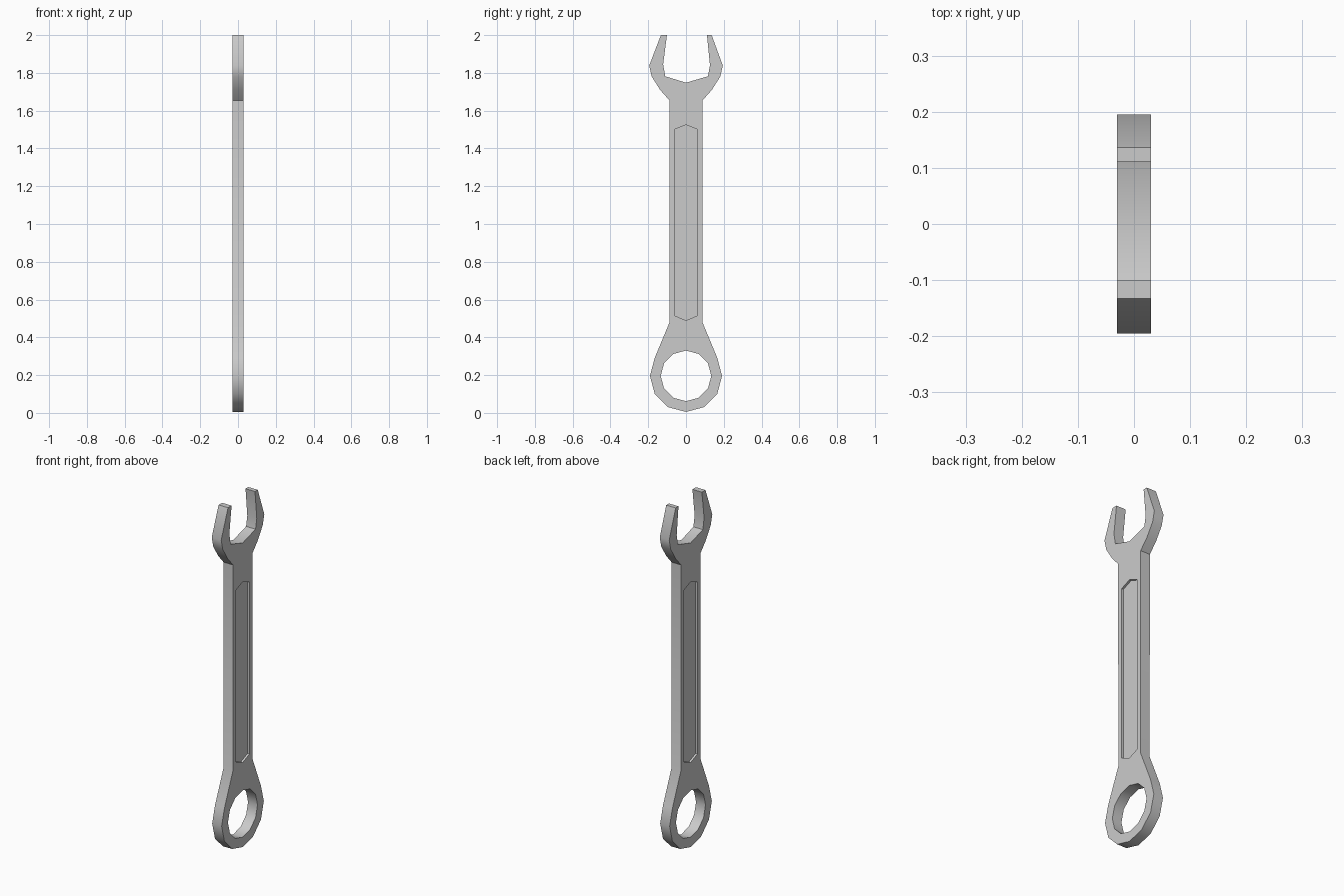
import bpy, bmesh
from math import sin, cos, radians

if "Cube" in bpy.data.objects:
    bpy.data.objects.remove(bpy.data.objects["Cube"])

HALF = 0.03      # half thickness of the spanner
DEPTH = 0.012    # depth of the handle recess
RING_Z = 0.196


def prism(name, pts, x0, x1):
    """Extrude a (y, z) outline from x0 to x1."""
    bm = bmesh.new()
    face = bm.faces.new([bm.verts.new((x0, y, z)) for y, z in pts])
    ext = bmesh.ops.extrude_face_region(bm, geom=[face])
    verts = [v for v in ext["geom"] if isinstance(v, bmesh.types.BMVert)]
    bmesh.ops.translate(bm, verts=verts, vec=(x1 - x0, 0, 0))
    bmesh.ops.recalc_face_normals(bm, faces=bm.faces)
    mesh = bpy.data.meshes.new(name)
    bm.to_mesh(mesh)
    bm.free()
    obj = bpy.data.objects.new(name, mesh)
    bpy.context.collection.objects.link(obj)
    return obj


def ring(radius, angles):
    return [(radius * sin(radians(a)), RING_Z - radius * cos(radians(a))) for a in angles]


# Outline: ring end, handle, then open jaw
ring_right = ring(0.191, range(0, 121, 30))
ring_left = ring(0.191, range(240, 331, 30))
neck = [(0.092, 0.36), (0.087, 0.48)]
jaw_back = [(0.088, 1.655), (0.137, 1.71), (0.181, 1.78), (0.195, 1.838)]
right = neck + jaw_back + [(0.136, 2.0), (0.111, 2.0), (0.127, 1.84), (0.116, 1.782)]
left = neck + jaw_back + [(0.133, 2.0), (0.101, 2.0), (0.121, 1.845), (0.110, 1.782)]
outline = (ring_right[:-1] + [ring_right[-1]] + right[1:] + [(0, 1.748)]
           + [(-y, z) for y, z in reversed(left[1:])] + ring_left)
spanner = prism("spanner", outline, -HALF, HALF)

# Cutters: ring hole and a recess on each face of the handle
panel = [(0.061, 0.515), (0.061, 1.5), (0, 1.525),
         (-0.061, 1.5), (-0.061, 0.515), (0, 0.49)]
cutters = [prism("ring_hole_cutter", ring(0.134, range(0, 360, 30)), -0.1, 0.1)]
for side in (-1, 1):
    cutters.append(prism("recess_cutter", panel, side * (HALF - DEPTH), side * 0.1))

bpy.context.view_layer.objects.active = spanner
spanner.select_set(True)
for cutter in cutters:
    mod = spanner.modifiers.new("cut", "BOOLEAN")
    mod.operation = "DIFFERENCE"
    mod.solver = "EXACT"
    mod.object = cutter
    bpy.ops.object.modifier_apply(modifier=mod.name)
    bpy.data.objects.remove(cutter)

bpy.ops.object.shade_smooth_by_angle(angle=radians(40))
